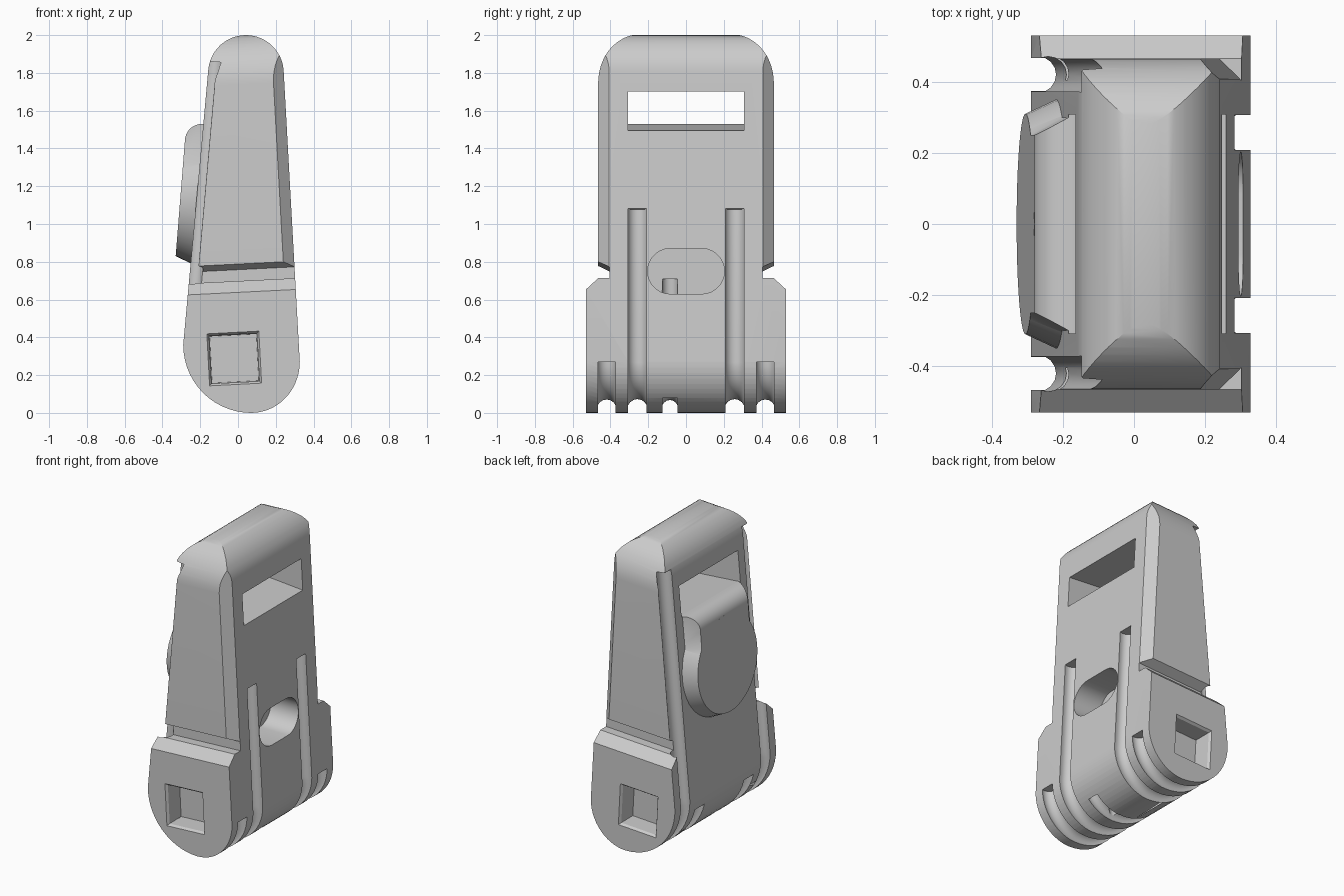
import bpy, bmesh, math
from mathutils import Vector

if "Cube" in bpy.data.objects:
    bpy.data.objects.remove(bpy.data.objects["Cube"])

grey = bpy.data.materials.new("plain grey")
grey.use_nodes = True
grey.diffuse_color = (0.6, 0.6, 0.6, 1)
grey.node_tree.nodes["Principled BSDF"].inputs["Base Color"].default_value = (0.6, 0.6, 0.6, 1)


def finish(bm, name):
    bmesh.ops.recalc_face_normals(bm, faces=bm.faces)
    me = bpy.data.meshes.new(name)
    bm.to_mesh(me)
    bm.free()
    me.materials.append(grey)
    ob = bpy.data.objects.new(name, me)
    bpy.context.collection.objects.link(ob)
    return ob


def loft(name, rings):
    """Skin a list of equal closed rings and cap both ends."""
    bm = bmesh.new()
    vs = [[bm.verts.new(p) for p in ring] for ring in rings]
    n = len(vs[0])
    for a, b in zip(vs, vs[1:]):
        for i in range(n):
            j = (i + 1) % n
            bm.faces.new((a[i], a[j], b[j], b[i]))
    bm.faces.new(vs[0])
    bm.faces.new(vs[-1][::-1])
    return finish(bm, name)


def combine(target, other, mode):
    """Apply a boolean and drop the helper."""
    mod = target.modifiers.new("bool", "BOOLEAN")
    mod.object, mod.operation, mod.solver = other, mode, "EXACT"
    bpy.context.view_layer.objects.active = target
    bpy.ops.object.modifier_apply(modifier=mod.name)
    bpy.data.objects.remove(other)


def arc(cx, cy, rx, ry, start, end, steps):
    angles = [math.radians(start + (end - start) * i / steps) for i in range(steps + 1)]
    return [(cx + rx * math.cos(a), cy + ry * math.sin(a)) for a in angles]


def face_x(side, z):
    """x of the sloping broad face on side +1 or -1."""
    return 0.327 - (z - 0.27) * 0.055 if side > 0 else -0.29 + (z - 0.36) * 0.0884


def bottom(inset=0):
    right = arc(0.07, 0.27, 0.257 - inset, 0.27 - inset, 0, -90, 14)
    left = arc(0.07, 0.36, 0.36 - inset, 0.36 - inset, -90, -180, 14)
    return right + left[1:]


# Body: side profile intersected with the shouldered front outline
profile = bottom() + arc(0.042, 1.8, 0.2, 0.2, 175, 3, 24)
body = loft("body", [[(x, y, z) for x, z in profile] for y in (-0.6, 0.6)])
half = [(0.53, -0.2), (0.53, 0.64), (0.465, 0.7), (0.405, 0.7), (0.405, 0.76), (0.465, 0.79)]
half += arc(0.215, 1.74, 0.25, 0.27, 0, 90, 14)
outline = half + [(-y, z) for y, z in reversed(half)]
combine(body, loft("outline_tool", [[(x, y, z + 0.05 * (x - 0.04)) for y, z in outline]
                                    for x in (-0.6, 0.6)]), "INTERSECT")

# Chamfers along the four upright edges of the upper body
for side, cut in ((1, 0.058), (-1, 0.045)):
    for s in (-1, 1):
        rings = []
        for z in (0.735, 2.2):
            x, y = face_x(side, z), 0.465 - cut
            rings.append([(x + side * 0.1, s * (y - 0.1), z), (x + side * 0.1, s * (y + 0.2), z),
                          (x - side * 0.2, s * (y + 0.2), z)])
        combine(body, loft("chamfer_tool", rings), "DIFFERENCE")


def groove(y, path, radius):
    """Cut a round channel along a path of x, z points."""
    rings = []
    for i, (x, z) in enumerate(path):
        a, b = path[max(i - 1, 0)], path[min(i + 1, len(path) - 1)]
        t = Vector((b[0] - a[0], 0, b[1] - a[1])).normalized()
        n = Vector((t.z, 0, -t.x))
        rings.append([Vector((x, y, z)) + n * u + Vector((0, v, 0))
                      for u, v in arc(0, 0, radius, radius, 0, 337.5, 15)])
    combine(body, loft("groove_tool", rings), "DIFFERENCE")


# Cord channels: long on one broad face, short on the other, joined below
under = bottom(0.02)
inner = [(face_x(1, 1.08) - 0.02, 1.08)] + [p for p in under if p[0] > 0 or p[1] < 0.29]
outer = under + [(face_x(-1, 1.86) + 0.02, 1.86)]
for s in (-1, 1):
    groove(s * 0.257, inner, 0.053)
    groove(s * 0.42, outer, 0.051)
groove(-0.085, under[7:22], 0.045)

# Strap slot through the top
slot = [[(x, s * 0.308, z - 0.08 * (x - 0.25)) for s, z in
         ((-1, 1.495), (1, 1.495), (1, 1.7), (-1, 1.7))] for x in (-0.5, 0.5)]
combine(body, loft("slot_tool", slot), "DIFFERENCE")

# Oval pocket and the cord hole leading down from it
oval = arc(0.085, 0.75, 0.118, 0.12, -90, 90, 14) + arc(-0.085, 0.75, 0.118, 0.12, 90, 270, 14)
combine(body, loft("pocket_tool", [[(x, y, z) for y, z in oval] for x in (0.1, 0.6)]), "DIFFERENCE")
hole = [[(x + u, v - 0.085, z) for u, v in arc(0, 0, 0.042, 0.042, 0, 337.5, 15)]
        for x, z in ((0.06, -0.1), (0.11, 0.71))]
combine(body, loft("hole_tool", hole), "DIFFERENCE")

# Square sockets in both ends of the base
for s in (-1, 1):
    rings = []
    for size, y in ((0.205, 0.54), (0.18, 0.515), (0.175, 0.4)):
        rings.append([(-0.02 + u, s * y, 0.288 + v) for u, v in
                      arc(0, 0, size, size, 48, 318, 3)])
    combine(body, loft("socket_tool", rings), "DIFFERENCE")


# Thumb pad: flared round lower part with a narrower rounded top
def pad_x(z, depth):
    return -0.33 + (z - 0.83) * 0.08 + depth


disc = []
for r, depth in ((0.375, 0.14), (0.31, 0)):
    disc.append([(pad_x(z, depth), y, z) for y, z in arc(0, 1.14, r, r, 0, 352.5, 47)])
pad = loft("thumb_pad", disc)
section = [(pad_x(1.1, 0), 1.1)]
section += [(pad_x(1.44, 0) + 0.09 + u, 1.44 + v) for u, v in arc(0, 0, 0.09, 0.09, 180, 90, 8)]
section += [(-0.17, 1.53), (-0.17, 1.1)]
stem = [[(x, s * (0.25 + 0.55 * (x - pad_x(z, 0))), z) for x, z in section] for s in (-1, 1)]
combine(pad, loft("stem_tool", stem), "UNION")

for ob in (body, pad):
    bpy.ops.object.select_all(action="DESELECT")
    ob.select_set(True)
    bpy.context.view_layer.objects.active = ob
    bpy.ops.object.shade_smooth_by_angle(angle=math.radians(30))
